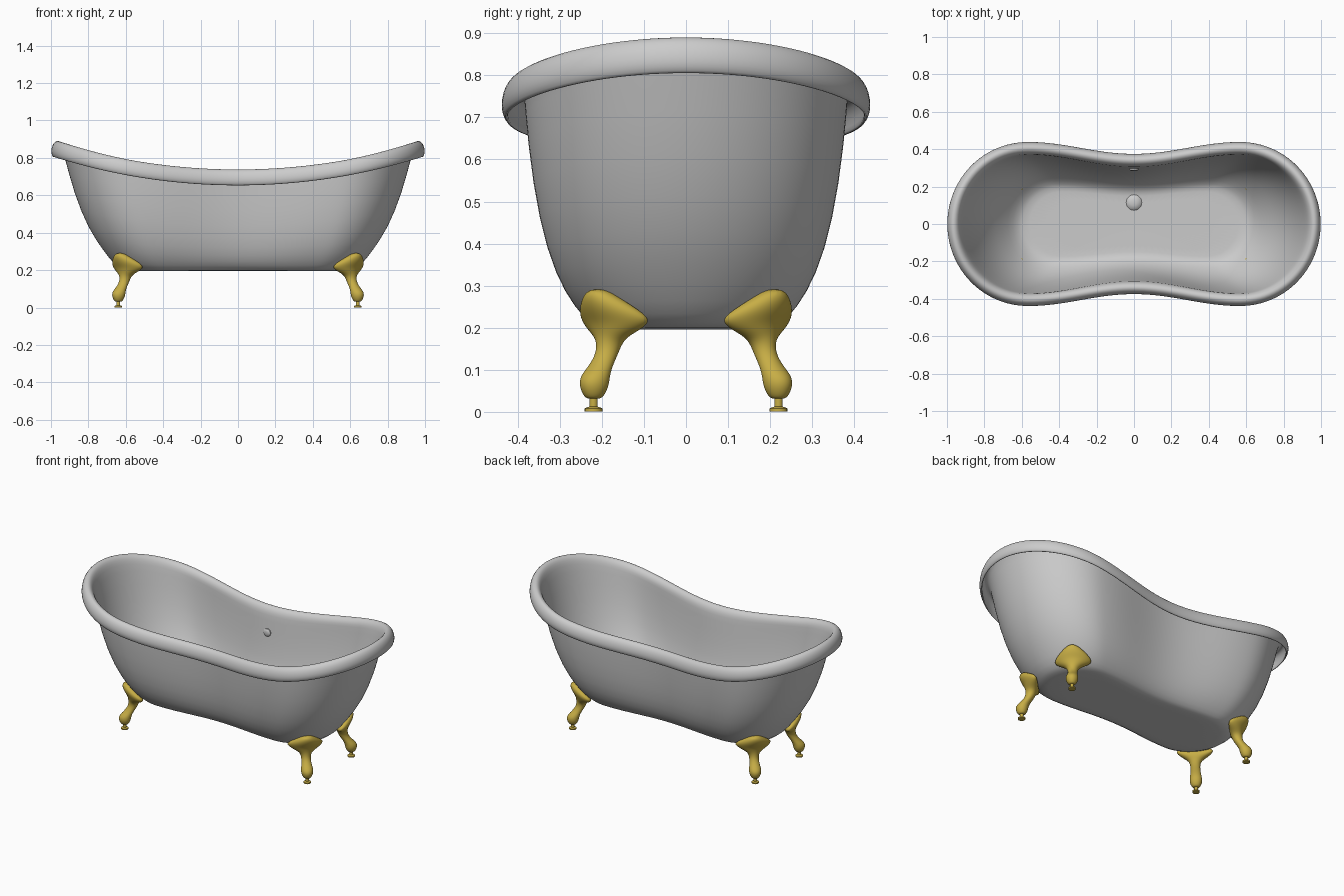
import bpy, bmesh
from math import pi, sin, cos, sqrt
from mathutils import Vector

cube = bpy.data.objects.get("Cube")
if cube:
    bpy.data.objects.remove(cube)


def material(name, rgb):
    m = bpy.data.materials.new(name)
    m.use_nodes = True
    m.diffuse_color = (*rgb, 1)
    m.node_tree.nodes["Principled BSDF"].inputs["Base Color"].default_value = (*rgb, 1)
    return m


enamel = material("grey_enamel", (0.6, 0.6, 0.6))
gold = material("gold", (0.57, 0.42, 0.06))


def loft(name, rings, mat, subdivisions):
    """Skin a list of equal rings and cap both ends."""
    bm = bmesh.new()
    rows = [[bm.verts.new(p) for p in ring] for ring in rings]
    n = len(rows[0])
    for low, high in zip(rows, rows[1:]):
        for i in range(n):
            j = (i + 1) % n
            bm.faces.new((low[i], low[j], high[j], high[i]))
    bm.faces.new(rows[0][::-1])
    bm.faces.new(rows[-1])
    bmesh.ops.recalc_face_normals(bm, faces=bm.faces)
    mesh = bpy.data.meshes.new(name)
    bm.to_mesh(mesh)
    bm.free()
    mesh.materials.append(mat)
    obj = bpy.data.objects.new(name, mesh)
    bpy.context.collection.objects.link(obj)
    if subdivisions:
        mod = obj.modifiers.new("smooth", 'SUBSURF')
        mod.levels = mod.render_levels = subdivisions
    mesh.shade_smooth()
    return obj


def outline(end, centre, half, waist):
    """Pinched oval: round ends joined by sides that dip in at the waist."""
    arc, side = 12, 10
    quarter = [(centre + (end - centre) * cos(pi / 2 * i / arc),
                half * sin(pi / 2 * i / arc)) for i in range(arc)]
    for i in range(side + 1):
        v = 1 - i / side
        quarter.append((centre * v, waist + (half - waist) * (1 - cos(pi * v)) / 2))
    upper = quarter + [(-x, y) for x, y in quarter[-2::-1]]
    return upper + [(x, -y) for x, y in upper[-2:0:-1]]


# Tub shell: outer wall, rolled lip, inner wall and floor in one loft
RIM = (1.0, 0.57, 0.44, 0.375)
BASE, THICK = 0.195, 0.013
crown = [0.74 + 0.153 * x * x for x, y in outline(*RIM)]

# height fraction, end x, end-arc centre, half width, waist half width
WALL = [(0, 0.56, 0.39, 0.17, 0.15),
        (0, 0.61, 0.40, 0.21, 0.18),
        (0.05, 0.66, 0.43, 0.242, 0.215),
        (0.16, 0.715, 0.46, 0.288, 0.25),
        (0.35, 0.80, 0.50, 0.332, 0.28),
        (0.65, 0.878, 0.54, 0.366, 0.302),
        (1, 0.935, 0.56, 0.385, 0.316)]
# inset from the rim outline, drop below the crown
LIP = [(0.055, 0.03), (0.036, 0.012), (0.018, 0.03), (0.012, 0.06), (0.018, 0.086),
       (0.010, 0.09), (0.001, 0.072), (0, 0.05), (0.007, 0.022), (0.022, 0.004),
       (0.038, 0), (0.056, 0.01), (0.068, 0.035)]


def wall_ring(f, end, centre, half, waist, inset=0):
    pts = outline(end - inset, centre, half - inset, waist - inset)
    low = BASE + inset
    return [(x, y, low + f * (c - 0.06 - low)) for (x, y), c in zip(pts, crown)]


def lip_ring(inset, drop):
    end, centre, half, waist = RIM
    pts = outline(end - inset, centre, half - inset, waist - inset)
    return [(x, y, c - drop) for (x, y), c in zip(pts, crown)]


shell = [wall_ring(*row) for row in WALL]
shell += [lip_ring(*row) for row in LIP]
shell += [wall_ring(*row, inset=THICK) for row in reversed(WALL)]
loft("tub", shell, enamel, 1)

# Claw legs: z, outward offset, half width across, half depth
LEG = [(0.03, 0, 0.014, 0.014), (0.036, 0, 0.024, 0.024), (0.06, 0, 0.036, 0.036),
       (0.085, -0.003, 0.036, 0.036), (0.11, -0.024, 0.029, 0.028),
       (0.14, -0.046, 0.027, 0.027), (0.172, -0.054, 0.034, 0.032),
       (0.192, -0.056, 0.075, 0.038), (0.215, -0.052, 0.112, 0.042),
       (0.24, -0.036, 0.095, 0.042), (0.27, -0.02, 0.055, 0.036),
       (0.292, -0.012, 0.022, 0.02)]
FOOT_X, FOOT_Y = 0.64, 0.22


def leg_ring(sx, sy, z, offset, across, depth, n=16):
    ring = []
    for i in range(n):
        t = across * cos(2 * pi * i / n)
        # the shoulder bends round the tub corner
        o = offset + depth * sin(2 * pi * i / n) - 2.6 * t * t
        ring.append((sx * (FOOT_X + (o + t) / sqrt(2)),
                     sy * (FOOT_Y + (o - t) / sqrt(2)), z))
    return ring


def disc_stack(name, centre, axis, rows, mat, n=20):
    """Turned part from (radius, height) rows along an axis."""
    turn = Vector((0, 0, 1)).rotation_difference(Vector(axis))
    rings = [[Vector(centre) + turn @ Vector((r * cos(2 * pi * i / n), r * sin(2 * pi * i / n), h))
              for i in range(n)] for r, h in rows]
    obj = loft(name, rings, mat, 0)
    bpy.ops.object.select_all(action='DESELECT')
    obj.select_set(True)
    bpy.context.view_layer.objects.active = obj
    bpy.ops.object.shade_smooth_by_angle(angle=0.7)
    return obj


for sx, side in ((1, "left"), (-1, "right")):
    for sy, place in ((-1, "front"), (1, "back")):
        loft(f"{place}_{side}_leg", [leg_ring(sx, sy, *row) for row in LEG], gold, 2)
        disc_stack(f"{place}_{side}_foot_pad", (sx * FOOT_X, sy * FOOT_Y, 0), (0, 0, 1),
                   [(0.021, 0), (0.021, 0.008), (0.010, 0.012), (0.010, 0.04)], gold)

# Drain plug on the floor and overflow cap on the back wall
disc_stack("drain_plug", (0, 0.115, BASE + THICK), (0, 0, 1),
           [(0.042, -0.004), (0.042, 0.006), (0.034, 0.014), (0.016, 0.02)], enamel)
disc_stack("overflow_cap", (0, 0.302, 0.585), (0, -1, 0),
           [(0.024, -0.004), (0.024, 0.012), (0.018, 0.017), (0.008, 0.019)], enamel)
